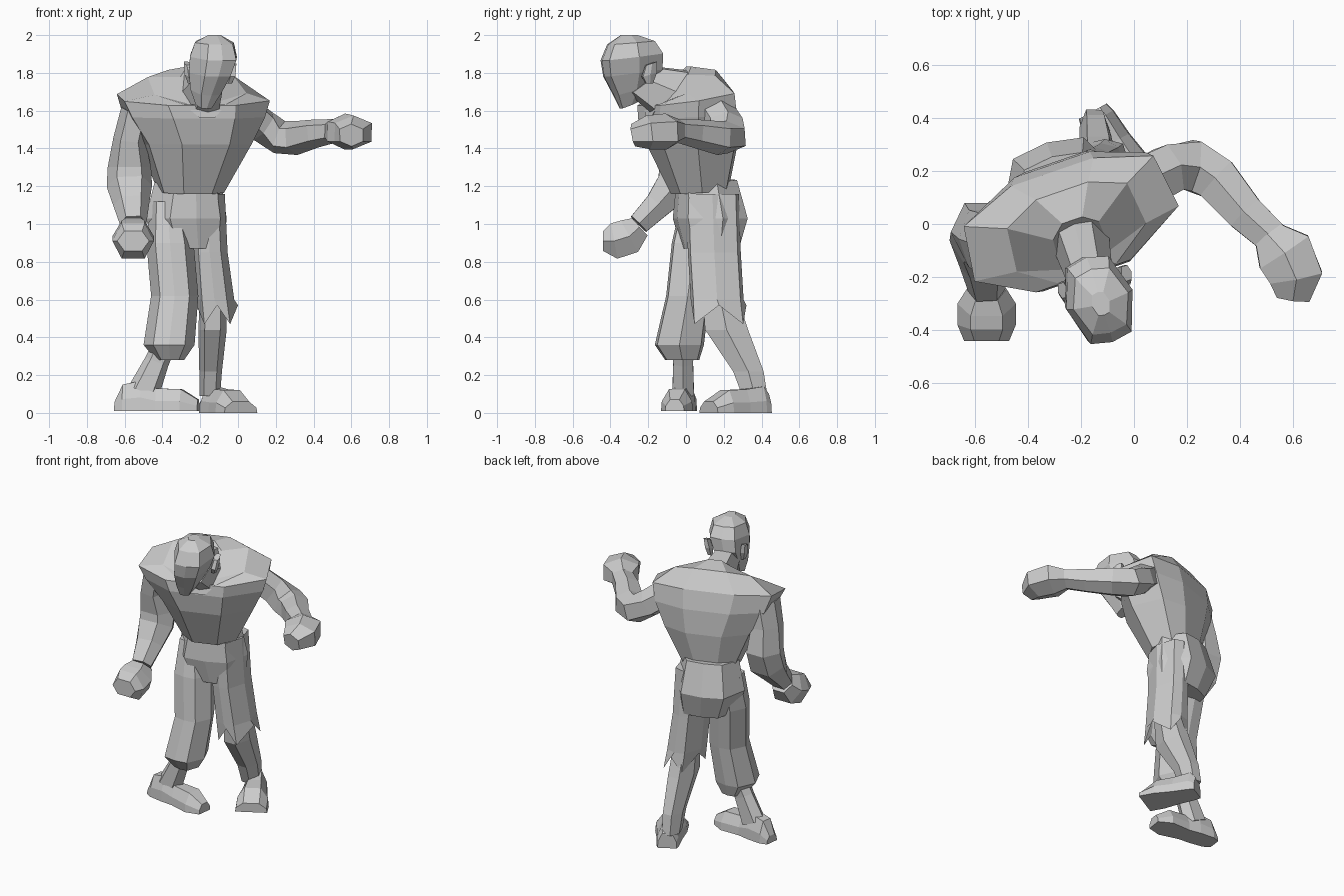
import bpy, bmesh, math
from mathutils import Vector

grey = bpy.data.materials.new("stone grey")
grey.diffuse_color = (0.6, 0.6, 0.6, 1)

# cross-section outlines (unit size, front is -y)
OCT = [(1, 0), (.62, .88), (0, 1), (-.62, .88), (-1, 0), (-.62, -.9), (0, -1), (.62, -.9)]
HEX = [(1, 0), (.55, .95), (-.55, .95), (-1, 0), (-.55, -.95), (.55, -.95)]
CHEST = [(.93, .6), (.4, .95), (-.4, .95), (-.93, .5), (-1, -.6), (-.5, -1.2), (.42, -1.2), (1, -.5)]


def skin(name, rings, caps=(True, True)):
    """Bridge equal-length point rings into a flat-shaded object."""
    bm = bmesh.new()
    vs = [[bm.verts.new(p) for p in r] for r in rings]
    n = len(rings[0])
    for a, b in zip(vs, vs[1:]):
        for i in range(n):
            j = (i + 1) % n
            bm.faces.new((a[i], a[j], b[j], b[i]))
    if caps[0]:
        bm.faces.new(vs[0][::-1])
    if caps[1]:
        bm.faces.new(vs[-1])
    bmesh.ops.recalc_face_normals(bm, faces=bm.faces)
    me = bpy.data.meshes.new(name)
    bm.to_mesh(me)
    bm.free()
    me.materials.append(grey)
    ob = bpy.data.objects.new(name, me)
    bpy.context.collection.objects.link(ob)
    return ob


def stack_rings(rows, outline, yaw):
    """Rows: x, y, z, half width, half depth, back lift."""
    c, s = math.cos(math.radians(yaw)), math.sin(math.radians(yaw))
    out = []
    for x, y, z, w, d, lift in rows:
        out.append([(x + c * w * u - s * d * v, y + s * w * u + c * d * v, z + lift * v)
                    for u, v in outline])
    return out


def tube(name, path, side):
    """Path rows: x, y, z, half width along side, half thickness."""
    pts = [Vector(p[:3]) for p in path]
    side = Vector(side)
    rings = []
    for i, p in enumerate(path):
        t = (pts[min(i + 1, len(pts) - 1)] - pts[max(i - 1, 0)]).normalized()
        a = (side - t * side.dot(t)).normalized()
        b = t.cross(a)
        rings.append([pts[i] + a * p[3] * u + b * p[4] * v for u, v in HEX])
    return skin(name, rings)


def foot(name, heel, toe, base, sections):
    """Flat-soled foot; sections: fraction of length, half width, height."""
    h, t = Vector(heel), Vector(toe)
    n = Vector((-(t - h).y, (t - h).x)).normalized()
    rings = []
    for f, w, z in sections:
        c = h.lerp(t, f)
        rings.append([(*(c + n * w * k), base + zz)
                      for k, zz in ((-1, 0), (1, 0), (.95, z * .45), (.5, z), (-.5, z), (-.95, z * .45))])
    return skin(name, rings)


# torso, twisted and hunched, with broad blunt shoulders
skin("torso", stack_rings([
    (-.255, .09, 1.17, .17, .125, .01),
    (-.235, .06, 1.42, .29, .195, .0),
    (-.245, .04, 1.57, .375, .205, .01),
    (-.25, .025, 1.67, .41, .19, .035),
    (-.225, -.01, 1.735, .26, .15, .085),
    (-.2, -.08, 1.715, .1, .105, .125)], CHEST, 19))
skin("neck", stack_rings([
    (-.2, -.06, 1.69, .11, .11, .12),
    (-.16, -.22, 1.76, .085, .09, .07)], OCT, 19))

# head, bowed forward
skin("head", stack_rings([
    (-.18, -.30, 1.63, .045, .05, .02),
    (-.17, -.285, 1.71, .085, .10, .03),
    (-.15, -.28, 1.80, .115, .16, .02),
    (-.13, -.285, 1.885, .13, .167, .02),
    (-.125, -.29, 1.96, .108, .125, .01),
    (-.125, -.3, 2.0, .035, .045, 0)], OCT, 17))
for name, x, y, tilt in (("right_ear", -.258, -.26, -.01), ("left_ear", -.038, -.195, .01)):
    skin(name, stack_rings([
        (x - tilt, y, 1.745, .018, .02, 0),
        (x, y, 1.79, .025, .04, .01),
        (x + tilt, y + .01, 1.85, .02, .03, .01)], HEX, 17))

# hips
skin("hips", stack_rings([
    (-.265, .11, 1.22, .185, .15, .015),
    (-.275, .13, 1.03, .225, .185, .0),
    (-.25, .13, .87, .18, .14, .0)], OCT, 17))

# left arm reaching out, with fist
tube("left_arm", [
    (.03, .15, 1.60, .09, .10), (.13, .205, 1.52, .09, .095), (.22, .22, 1.46, .09, .10),
    (.31, .17, 1.455, .09, .09), (.42, .04, 1.48, .075, .075), (.53, -.06, 1.495, .06, .065)], (0, 0, 1))
tube("left_fist", [
    (.50, -.035, 1.495, .06, .06), (.565, -.105, 1.49, .095, .115),
    (.61, -.2, 1.485, .09, .105), (.60, -.28, 1.47, .06, .065)], (0, 0, 1))

# right arm hanging, bent at the elbow, with fist
tube("right_arm", [
    (-.54, -.07, 1.60, .08, .12), (-.575, -.055, 1.45, .085, .115), (-.575, -.03, 1.30, .115, .115),
    (-.575, -.06, 1.20, .12, .105), (-.565, -.15, 1.10, .095, .075), (-.555, -.25, 1.0, .07, .06)], (1, 0, 0))
tube("right_fist", [
    (-.555, -.245, .985, .075, .065), (-.555, -.30, .935, .11, .1),
    (-.555, -.38, .91, .11, .1), (-.555, -.44, .91, .085, .055)], (1, 0, 0))

# right trouser leg, gathered below the knee
skin("right_trouser_leg", stack_rings([
    (-.375, .085, 1.12, .09, .11, 0),
    (-.36, .045, .9, .125, .12, 0),
    (-.335, .01, .62, .125, .115, 0),
    (-.365, -.035, .36, .135, .13, 0),
    (-.36, -.02, .28, .075, .09, 0)], OCT, 0))
tube("right_shin", [
    (-.39, -.015, .36, .06, .06), (-.43, -.015, .27, .065, .055), (-.5, -.015, .11, .085, .06)], (1, 0, 0))
foot("right_foot", (-.65, .0), (-.21, -.06), .01, [
    (0, .045, .05), (.1, .065, .14), (.32, .07, .16), (.5, .065, .12), (.8, .085, .115), (1, .05, .06)])

# left trouser leg with a torn, zigzag hem
leg = stack_rings([
    (-.165, .14, 1.16, .095, .14, 0),
    (-.15, .15, .85, .095, .14, 0),
    (-.125, .165, .6, .105, .14, 0),
    (-.11, .175, .52, .11, .145, 0)], OCT, 0)
leg[-1] = [(x, y, z + (-.05 if i % 2 else .05)) for i, (x, y, z) in enumerate(leg[-1])]
skin("left_trouser_leg", leg, (True, False))
skin("left_shin", stack_rings([
    (-.13, .17, .66, .07, .09, 0),
    (-.135, .215, .44, .075, .12, 0),
    (-.145, .33, .22, .06, .085, 0),
    (-.15, .365, .09, .055, .07, 0)], HEX, 0))
foot("left_foot", (-.155, .425), (.015, .12), 0, [
    (0, .06, .1), (.1, .07, .14), (.4, .08, .125), (.72, .1, .12), (1, .1, .06)])
